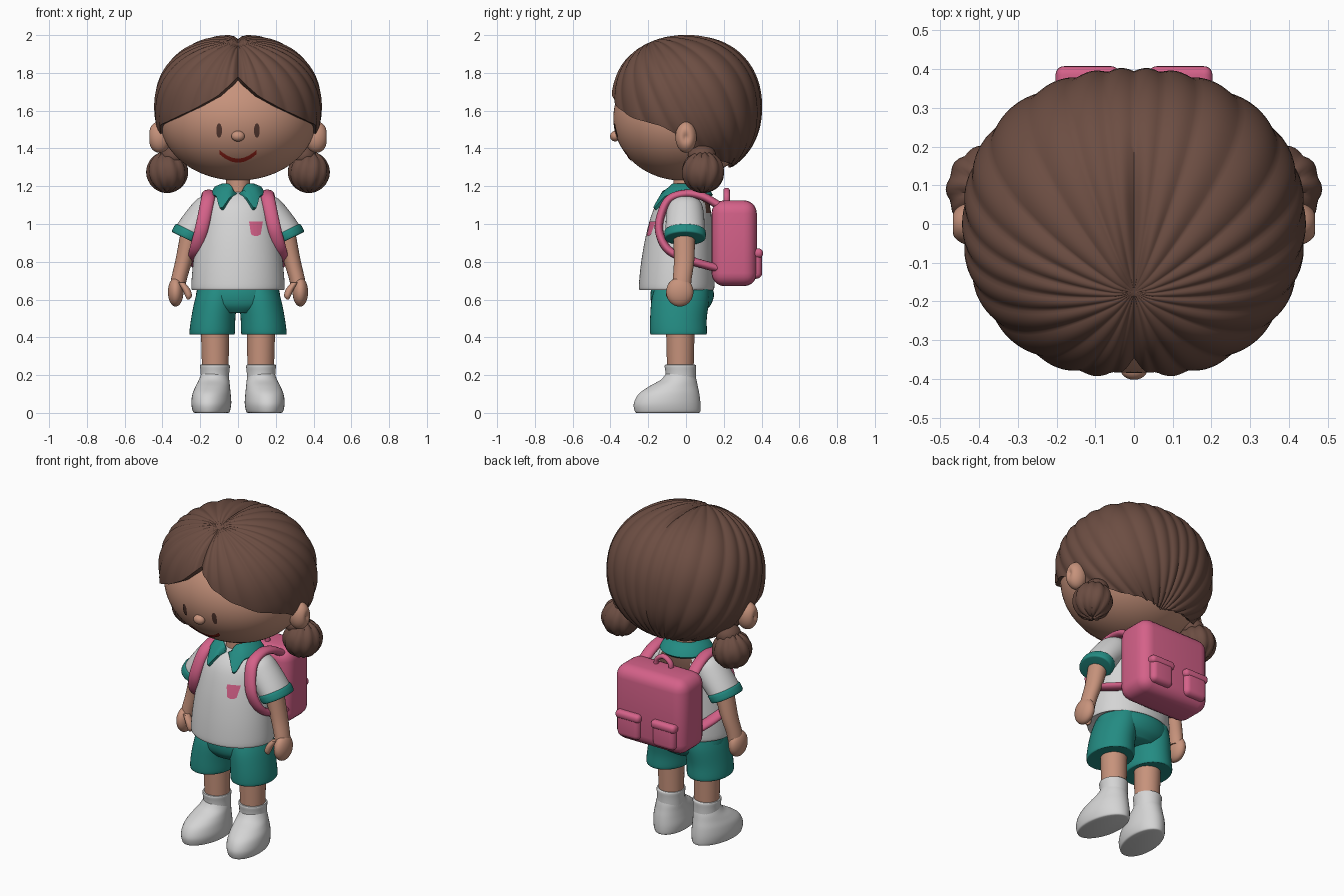
import bpy, bmesh, math
from math import sin, cos, pi, exp, atan2
from mathutils import Vector, Matrix
from mathutils.bvhtree import BVHTree

if "Cube" in bpy.data.objects:
    bpy.data.objects.remove(bpy.data.objects["Cube"])


def material(name, r, g, b):
    m = bpy.data.materials.new(name)
    m.use_nodes = True
    m.diffuse_color = (r, g, b, 1)
    bsdf = m.node_tree.nodes["Principled BSDF"]
    bsdf.inputs["Base Color"].default_value = (r, g, b, 1)
    bsdf.inputs["Roughness"].default_value = 0.7
    return m


SKIN = material("skin", .57, .29, .2)
HAIR = material("brown hair", .15, .075, .055)
WHITE = material("off white cloth", .66, .66, .66)
TEAL = material("teal cloth", .017, .26, .225)
PINK = material("pink", .66, .12, .25)
RED = material("mouth red", .34, .02, .012)
EYE = material("eye brown", .09, .04, .03)


def finish(name, bm, mat, fix=True):
    if fix:
        bmesh.ops.recalc_face_normals(bm, faces=bm.faces)
    me = bpy.data.meshes.new(name)
    bm.to_mesh(me)
    bm.free()
    me.materials.append(mat)
    me.polygons.foreach_set("use_smooth", [True] * len(me.polygons))
    me.set_sharp_from_angle(angle=math.radians(50))
    ob = bpy.data.objects.new(name, me)
    bpy.context.collection.objects.link(ob)
    return ob


def grid(name, rows, mat, closed=True, caps=True):
    """Skin a list of point rows with quads."""
    bm = bmesh.new()
    vs = [[bm.verts.new(p) for p in row] for row in rows]
    n = len(rows[0])
    for a, b in zip(vs, vs[1:]):
        for i in range(n if closed else n - 1):
            j = (i + 1) % n
            bm.faces.new((a[i], a[j], b[j], b[i]))
    if caps:
        bm.faces.new(vs[0])
        bm.faces.new(vs[-1])
    return finish(name, bm, mat, closed)


def spline(keys, steps):
    """Catmull-Rom samples through tuples of any length."""
    k = [keys[0], *keys, keys[-1]]
    out = []
    for a, b, c, d in zip(k, k[1:], k[2:], k[3:]):
        for s in range(steps):
            t = s / steps
            out.append([.5 * (2 * q + (r - p) * t + (2 * p - 5 * q + 4 * r - w) * t * t
                              + (3 * q - p - 3 * r + w) * t ** 3)
                        for p, q, r, w in zip(a, b, c, d)])
    return out + [list(keys[-1])]


def loft(name, keys, mat, tilt=0, n=40, steps=5):
    """Elliptical rings given as (x, y, z, rx, ry), leaning by tilt."""
    rows = []
    for x, y, z, a, b in spline(keys, steps):
        ring = [2 * pi * i / n for i in range(n)]
        rows.append([(x + a * cos(t) * cos(tilt), y + b * sin(t), z + a * cos(t) * sin(tilt))
                     for t in ring])
    return grid(name, rows, mat)


def tube(name, path, wide, thick, mat, ref, n=16, steps=6):
    """Flattened band swept along a path, wide along ref."""
    pts = [Vector(p) for p in spline(path, steps)]
    rows = []
    for i, p in enumerate(pts):
        t = (pts[min(i + 1, len(pts) - 1)] - pts[max(i - 1, 0)]).normalized()
        u = (Vector(ref) - t * t.dot(Vector(ref))).normalized()
        v = t.cross(u)
        rows.append([p + u * wide * cos(2 * pi * k / n) + v * thick * sin(2 * pi * k / n)
                     for k in range(n)])
    return grid(name, rows, mat)


def ellipsoid(name, c, r, mat, bump=lambda th, ph: 1, n=48, m=28):
    rows = []
    for j in range(m + 1):
        th = .02 + (pi - .04) * j / m
        row = []
        for i in range(n):
            ph = 2 * pi * i / n
            d = Vector((sin(th) * cos(ph) * r[0], sin(th) * sin(ph) * r[1], cos(th) * r[2]))
            row.append(Vector(c) + d * bump(th, ph))
        rows.append(row)
    return grid(name, rows, mat)


def rounded_box(name, c, size, bevel, mat):
    bm = bmesh.new()
    bmesh.ops.create_cube(bm, size=1)
    bmesh.ops.scale(bm, vec=size, verts=bm.verts)
    bmesh.ops.bevel(bm, geom=bm.edges[:], offset=bevel, segments=5, profile=.5, affect='EDGES')
    bmesh.ops.translate(bm, vec=c, verts=bm.verts)
    return finish(name, bm, mat)


def pair(ob):
    """Copy a left part to the right side."""
    twin = ob.copy()
    twin.data = ob.data.copy()
    twin.name = ob.name.replace("left", "right")
    twin.data.transform(Matrix.Scale(-1, 4, (1, 0, 0)))
    twin.data.flip_normals()
    bpy.context.collection.objects.link(twin)


def patch(name, target, shape, mat, nu=14, nv=4):
    """Thin painted plate laid on the front of a part; shape(u, v) gives x, z."""
    me = target.data
    tree = BVHTree.FromPolygons([v.co for v in me.vertices], [p.vertices[:] for p in me.polygons])
    rows = []
    for j in range(nv + 1):
        row = []
        for i in range(nu + 1):
            x, z = shape(2 * i / nu - 1, 2 * j / nv - 1)
            hit = tree.ray_cast(Vector((x, -2, z)), Vector((0, 1, 0)))[0]
            row.append(hit + Vector((0, -.005, 0)))
        rows.append(row)
    grid(name, rows, mat, closed=False, caps=False)


# Head and face
head = ellipsoid("head", (0, -.02, 1.56), (.415, .365, .33), SKIN, n=64, m=40)
ellipsoid("nose", (0, -.375, 1.465), (.035, .027, .028), SKIN)
loft("neck", [(0, 0, 1.1, .07, .07), (0, 0, 1.3, .06, .065)], SKIN)
for side, sx in (("left", .1), ("right", -.1)):
    patch(side + "_eye", head,
          lambda u, v: (sx + .014 * u, 1.495 + .038 * v * (1 - .8 * u * u) ** .5), EYE, 6, 4)
patch("mouth", head, lambda u, v: (.097 * u, 1.336 + .044 * u * u + .011 * v), RED)
pair(ellipsoid("left_ear", (.415, .0, 1.46), (.062, .056, .083), SKIN,
               lambda th, ph: 1 - .3 * exp(-((th - pi / 2) ** 2 + min(ph, 2 * pi - ph) ** 2) / .12)))

# Hair cap: locks run from a pole at the front of the crown to the hairline
CENTRE, SIZE = Vector((0, 0, 1.62)), (.44, .4, .38)
LEAN = Matrix.Rotation(math.radians(28), 3, 'X')
LINE = [(0, 1.78), (15, 1.68), (30, 1.62), (50, 1.56), (72, 1.52), (84, 1.47),
        (100, 1.38), (130, 1.33), (180, 1.3)]


def hairline(p):
    a = math.degrees(atan2(abs(p.x), -p.y))
    for (a0, z0), (a1, z1) in zip(LINE, LINE[1:]):
        if a <= a1:
            return z0 + (z1 - z0) * (a - a0) / (a1 - a0)
    return LINE[-1][1]


def hair_point(th, ph):
    d = LEAN @ Vector((sin(th) * sin(ph), -sin(th) * cos(ph), cos(th)))
    r = sum(abs(c / s) ** 2.2 for c, s in zip(d, SIZE)) ** (-1 / 2.2)
    lock = abs(sin(13 * ph + .9 * sin(4 * ph))) - .6
    r *= 1 + .022 * min(1, th / .5) * lock
    p = CENTRE + d * r
    if p.z > 1.65 and p.y < .25:
        p -= d * .018 * exp(-(p.x / .025) ** 2) * min(1, (.25 - p.y) / .2)
    return p


def hair_end(ph):
    lo, hi = .02, pi
    for _ in range(24):
        mid = (lo + hi) / 2
        p = hair_point(mid, ph)
        lo, hi = (mid, hi) if p.z > hairline(p) else (lo, mid)
    return lo


turns = [2 * pi * i / 240 - pi for i in range(240)]
ends = [hair_end(ph) for ph in turns]
rows = [[hair_point(.015 + (e - .015) * j / 44, ph) for ph, e in zip(turns, ends)]
        for j in range(45)]
rows += [[CENTRE + (p - CENTRE) * k for p in rows[44]] for k in (.975, .86)]
cap = grid("hair", rows, HAIR)

# Hair buns
pair(ellipsoid("left_bun", (.375, .09, 1.275), (.108, .112, .108), HAIR,
               lambda th, ph: .94 + .09 * abs(sin(5 * ph + th))))
pair(ellipsoid("left_bun_root", (.345, .085, 1.36), (.07, .075, .06), HAIR))

# Shirt, with the nape of the hair showing on its back
shirt = loft("shirt", [(0, -.05, .655, .235, .19), (0, -.05, .665, .247, .2), (0, -.045, .8, .237, .192),
                       (0, -.035, .95, .215, .175), (0, -.02, 1.08, .19, .15),
                       (0, -.005, 1.15, .14, .112), (0, 0, 1.17, .075, .075)], WHITE, n=64)
shirt.data.materials.append(HAIR)
for f in shirt.data.polygons:
    if f.center.y > .04 and f.center.z > 1.06 and abs(f.center.x) < .1:
        f.material_index = 1
patch("chest_badge", shirt,
      lambda u, v: (.095 + .037 * u * (.85 + .15 * v), .98 + .034 * v - .01 * (1 - u * u) * (1 - v) / 2), PINK)
pair(loft("left_sleeve", [(.11, -.005, 1.13, .055, .07), (.14, -.005, 1.1, .08, .09),
                          (.175, -.005, 1.05, .09, .1), (.23, -.005, .985, .085, .103),
                          (.268, -.005, .935, .08, .103)], WHITE, .45))
pair(loft("left_cuff", [(.251, -.005, .965, .078, .1), (.254, -.005, .96, .086, .109),
                        (.273, -.005, .928, .085, .109), (.276, -.005, .922, .075, .1)], TEAL, .45, steps=3))

# Collar: a folded ring with two front points
rows = [[] for _ in range(5)]
for i in range(96):
    a = 2 * pi * i / 96 - pi
    notch = exp(-(a / .35) ** 2)
    tip = exp(-((abs(a) - .5) / .24) ** 2)
    fold = min(1, max(0, (abs(a) - .06) / .4))
    top = 1.215 - .07 * notch
    outer = .092 + (.058 + .035 * tip) * fold
    low = top + (1.155 - .07 * tip - top) * max(fold, .15)
    for row, r, z in zip(rows, (.07, .082, (.095 + outer) / 2, outer, outer - .012),
                         (top - .03, top, (top + low) / 2 + .014, low, low - .012)):
        row.append((r * sin(a), -.008 - r * cos(a), z))
grid("collar", rows, TEAL, caps=False)

# Arms and hands
pair(loft("left_arm", [(.25, -.01, .95, .055, .058), (.285, -.01, .81, .046, .054),
                       (.312, -.02, .71, .042, .05), (.322, -.025, .65, .04, .05)], SKIN))
pair(ellipsoid("left_hand", (.33, -.033, .64), (.041, .072, .077), SKIN))
pair(loft("left_thumb", [(.3, -.07, .69, .018, .02), (.275, -.08, .655, .021, .023),
                         (.262, -.085, .62, .018, .02), (.264, -.085, .6, .006, .008)], SKIN))

# Shorts
loft("shorts_hips", [(0, -.03, .53, .14, .12), (0, -.025, .57, .215, .155),
                     (0, -.02, .63, .222, .168), (0, -.025, .7, .2, .15)], TEAL)
pair(loft("left_shorts_leg", [(.137, -.04, .415, .108, .138), (.137, -.04, .422, .12, .15),
                              (.131, -.04, .5, .117, .15), (.116, -.03, .6, .112, .152),
                              (.1, -.02, .68, .1, .14)], TEAL))

# Legs, socks and shoes
pair(loft("left_leg", [(.12, -.03, .22, .07, .07), (.122, -.03, .46, .075, .076)], SKIN))
pair(loft("left_sock", [(.122, -.028, .08, .076, .084), (.122, -.028, .2, .075, .08),
                        (.122, -.03, .25, .079, .083), (.122, -.03, .254, .07, .07)], WHITE, steps=4))
shoe = loft("left_shoe", [(.13, -.1, 0, .085, .165), (.13, -.1, .008, .096, .175),
                          (.13, -.102, .05, .104, .178), (.13, -.092, .1, .1, .162),
                          (.127, -.068, .14, .09, .13), (.124, -.04, .175, .08, .095),
                          (.122, -.03, .21, .07, .075)], WHITE)
pivot = Matrix.Translation((.12, -.02, 0))
shoe.data.transform(pivot @ Matrix.Rotation(.14, 4, 'Z') @ pivot.inverted())
pair(shoe)

# Backpack
rounded_box("backpack", (0, .255, .898), (.48, .24, .455), .07, PINK)
pair(rounded_box("left_pocket", (.12, .365, .79), (.15, .075, .16), .03, PINK))
pair(rounded_box("left_pocket_flap", (.12, .37, .845), (.165, .075, .05), .022, PINK))
tube("backpack_handle", [(-.05, .215, 1.1), (-.045, .215, 1.15), (0, .215, 1.178),
                         (.045, .215, 1.15), (.05, .215, 1.1)], .017, .014, PINK, (0, 1, 0))
pair(tube("left_strap", [(.165, .17, 1.1), (.16, .09, 1.145), (.155, 0, 1.16), (.16, -.09, 1.13),
                         (.178, -.135, 1.04), (.198, -.14, .95), (.222, -.09, .86),
                         (.23, .03, .805), (.19, .17, .765)], .036, .022, PINK, (1, 0, 0)))
